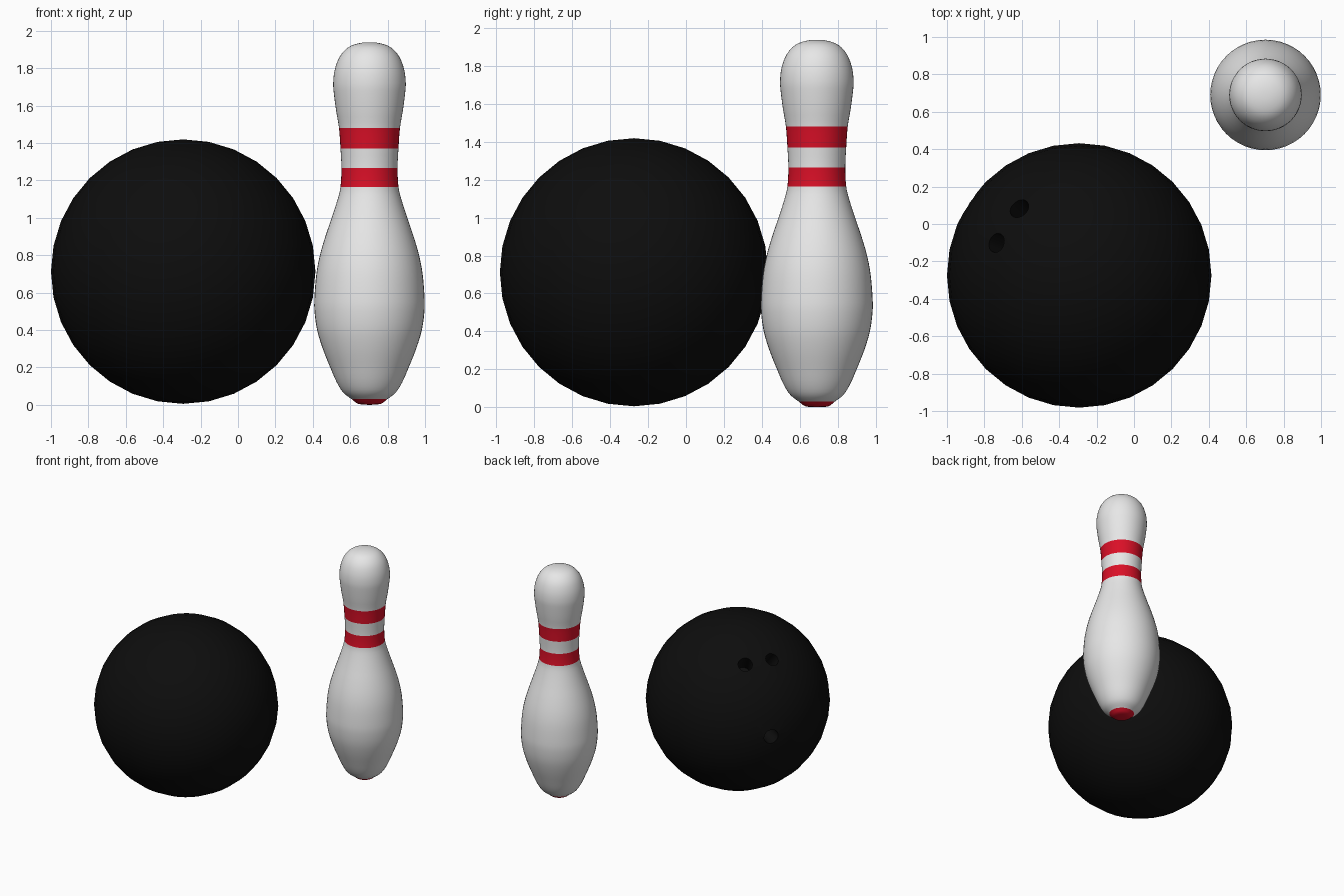
import bpy, bmesh, math
from mathutils import Vector

if "Cube" in bpy.data.objects:
    bpy.data.objects.remove(bpy.data.objects["Cube"])


def material(name, rgb):
    m = bpy.data.materials.new(name)
    m.diffuse_color = (*rgb, 1)
    m.use_nodes = True
    m.node_tree.nodes["Principled BSDF"].inputs["Base Color"].default_value = m.diffuse_color
    return m


white = material("pin white", (0.8, 0.8, 0.8))
red = material("stripe red", (0.7, 0.005, 0.02))
black = material("ball black", (0.004, 0.004, 0.004))


def smooth(ob, angle):
    bpy.ops.object.select_all(action='DESELECT')
    ob.select_set(True)
    bpy.context.view_layer.objects.active = ob
    bpy.ops.object.shade_smooth_by_angle(angle=math.radians(angle))


# Bowling ball
C, R = Vector((-0.293, -0.275, 0.712)), 0.707
bpy.ops.mesh.primitive_uv_sphere_add(segments=32, ring_count=16, radius=R, location=C)
ball = bpy.context.object
ball.name = "bowling_ball"
ball.data.materials.append(black)

# Finger and thumb holes: direction from ball centre, radius
holes = [((-0.322, 0.36, 0.516), 0.055),
         ((-0.445, 0.175, 0.521), 0.052),
         ((-0.589, 0.391, -0.015), 0.058)]
DEPTH = 0.2
for d, r in holes:
    d = Vector(d).normalized()
    bpy.ops.mesh.primitive_cylinder_add(
        vertices=24, radius=r, depth=2 * DEPTH, location=C + d * R,
        rotation=d.to_track_quat('Z', 'Y').to_euler())
    cutter = bpy.context.object
    cutter.name = "hole_cutter"
    cutter.hide_render = True
    cutter.data.materials.append(black)
    mod = ball.modifiers.new("hole", 'BOOLEAN')
    mod.operation, mod.solver, mod.object = 'DIFFERENCE', 'EXACT', cutter
    bpy.context.view_layer.objects.active = ball
    bpy.ops.object.modifier_apply(modifier=mod.name)
    bpy.data.objects.remove(cutter)
smooth(ball, 35)

# Bowling pin profile (radius, height); stripe edges are profile points
profile = [(0, 0), (0.06, 0.005), (0.095, 0.03), (0.14, 0.065), (0.175, 0.12),
           (0.21, 0.2), (0.25, 0.3), (0.28, 0.4), (0.294, 0.5), (0.294, 0.58),
           (0.284, 0.7), (0.265, 0.8), (0.236, 0.9), (0.202, 1.0), (0.17, 1.1),
           (0.155, 1.165), (0.15, 1.265), (0.155, 1.37), (0.163, 1.48),
           (0.178, 1.57), (0.19, 1.66), (0.194, 1.72), (0.186, 1.79),
           (0.16, 1.86), (0.115, 1.91), (0.06, 1.932), (0, 1.938)]
STEPS, SEGS = 3, 48


def spline(points):
    """Smooth curve through all the profile points."""
    p = [Vector(q) for q in points]
    p = [Vector((-p[1].x, p[1].y))] + p + [Vector((-p[-2].x, p[-2].y))]
    out = []
    for a, b, c, d in zip(p, p[1:], p[2:], p[3:]):
        for i in range(STEPS):
            t = i / STEPS
            out.append(0.5 * (2 * b + (c - a) * t + (2 * a - 5 * b + 4 * c - d) * t * t
                              + (3 * b - a - 3 * c + d) * t ** 3))
    return out + [p[-2]]


bm = bmesh.new()
rings = []
for q in spline(profile):
    rings.append([bm.verts.new((q.x * math.cos(2 * math.pi * k / SEGS),
                                q.x * math.sin(2 * math.pi * k / SEGS), max(q.y, 0)))
                  for k in range(SEGS)])
for lo, hi in zip(rings, rings[1:]):
    for k in range(SEGS):
        n = (k + 1) % SEGS
        bm.faces.new((lo[k], lo[n], hi[n], hi[k]))
bmesh.ops.remove_doubles(bm, verts=bm.verts, dist=1e-5)
bmesh.ops.recalc_face_normals(bm, faces=bm.faces)

# Red base and two red neck stripes by height
for f in bm.faces:
    z = f.calc_center_median().z
    f.material_index = int(z < 0.03 or 1.165 < z < 1.265 or 1.37 < z < 1.48)
mesh = bpy.data.meshes.new("bowling_pin")
bm.to_mesh(mesh)
bm.free()
mesh.materials.append(white)
mesh.materials.append(red)
pin = bpy.data.objects.new("bowling_pin", mesh)
pin.location = (0.703, 0.69, 0)
bpy.context.collection.objects.link(pin)
smooth(pin, 50)
